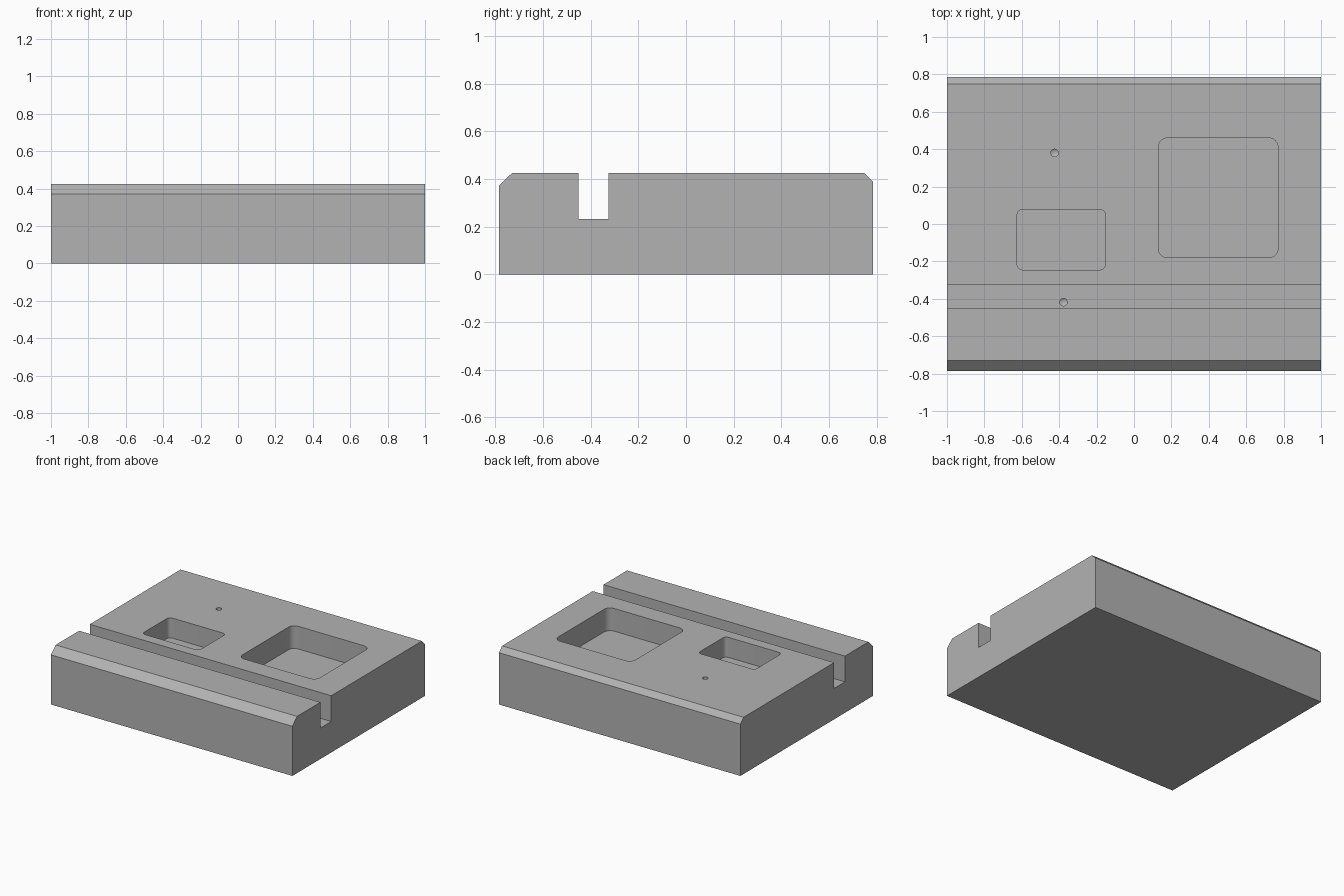
import bpy, bmesh, math

cube = bpy.data.objects.get("Cube")
if cube:
    bpy.data.objects.remove(cube, do_unlink=True)

TOP = 0.425
SLOT_FLOOR = 0.232

grey = bpy.data.materials.new("plain grey")
grey.use_nodes = True
colour = (0.45, 0.45, 0.45, 1)
grey.diffuse_color = colour
grey.node_tree.nodes["Principled BSDF"].inputs["Base Color"].default_value = colour


def new_object(name, bm):
    bmesh.ops.recalc_face_normals(bm, faces=bm.faces)
    mesh = bpy.data.meshes.new(name)
    bm.to_mesh(mesh)
    bm.free()
    mesh.materials.append(grey)
    obj = bpy.data.objects.new(name, mesh)
    bpy.context.collection.objects.link(obj)
    return obj


def extrude(name, points, direction):
    bm = bmesh.new()
    face = bm.faces.new([bm.verts.new(p) for p in points])
    out = bmesh.ops.extrude_face_region(bm, geom=[face])
    verts = [v for v in out["geom"] if isinstance(v, bmesh.types.BMVert)]
    bmesh.ops.translate(bm, verts=verts, vec=direction)
    return new_object(name, bm)


def rounded_pocket(name, x0, x1, y0, y1, radius, depth, steps=8):
    corners = [(x1, y1, -1, -1), (x0, y1, 1, -1), (x0, y0, 1, 1), (x1, y0, -1, 1)]
    points = []
    for i, (x, y, sx, sy) in enumerate(corners):
        for k in range(steps + 1):
            a = math.pi / 2 * (i + k / steps)
            points.append((x + radius * (sx + math.cos(a)),
                           y + radius * (sy + math.sin(a)), TOP - depth))
    return extrude(name, points, (0, 0, depth + 0.1))


def drill(name, x, y, surface, depth, radius=0.02, sides=24):
    # Straight bore with a conical tip
    bm = bmesh.new()
    rings = []
    for z in (surface - depth, surface + 0.05):
        rings.append([bm.verts.new((x + radius * math.cos(math.tau * i / sides),
                                    y + radius * math.sin(math.tau * i / sides), z))
                      for i in range(sides)])
    tip = bm.verts.new((x, y, surface - depth - radius * 0.6))
    low, high = rings
    for i in range(sides):
        j = (i + 1) % sides
        bm.faces.new((low[i], low[j], high[j], high[i]))
        bm.faces.new((low[j], low[i], tip))
    bm.faces.new(high)
    return new_object(name, bm)


# Block profile with chamfered top edges and the slot, swept along x
profile = [(-0.785, 0), (0.785, 0), (0.785, 0.388), (0.748, TOP),
           (-0.325, TOP), (-0.325, SLOT_FLOOR), (-0.452, SLOT_FLOOR),
           (-0.452, TOP), (-0.73, TOP), (-0.785, 0.372)]
block = extrude("slotted_block", [(-1, y, z) for y, z in profile], (2, 0, 0))

# Pockets and drilled holes
cutters = [
    rounded_pocket("large_pocket_cutter", 0.13, 0.77, -0.18, 0.46, 0.05, 0.17),
    rounded_pocket("small_pocket_cutter", -0.625, -0.153, -0.245, 0.078, 0.03, 0.15),
    drill("top_hole_cutter", -0.425, 0.38, TOP, 0.12),
    drill("slot_hole_cutter", -0.377, -0.418, SLOT_FLOOR, 0.1),
]
bpy.context.view_layer.objects.active = block
block.select_set(True)
for cutter in cutters:
    mod = block.modifiers.new(cutter.name, "BOOLEAN")
    mod.object = cutter
    mod.operation = "DIFFERENCE"
    mod.solver = "EXACT"
    bpy.ops.object.modifier_apply(modifier=mod.name)
    bpy.data.objects.remove(cutter, do_unlink=True)

# Smooth the rounded corners and bores, keep machined edges crisp
bpy.ops.object.shade_smooth_by_angle(angle=math.radians(30))
